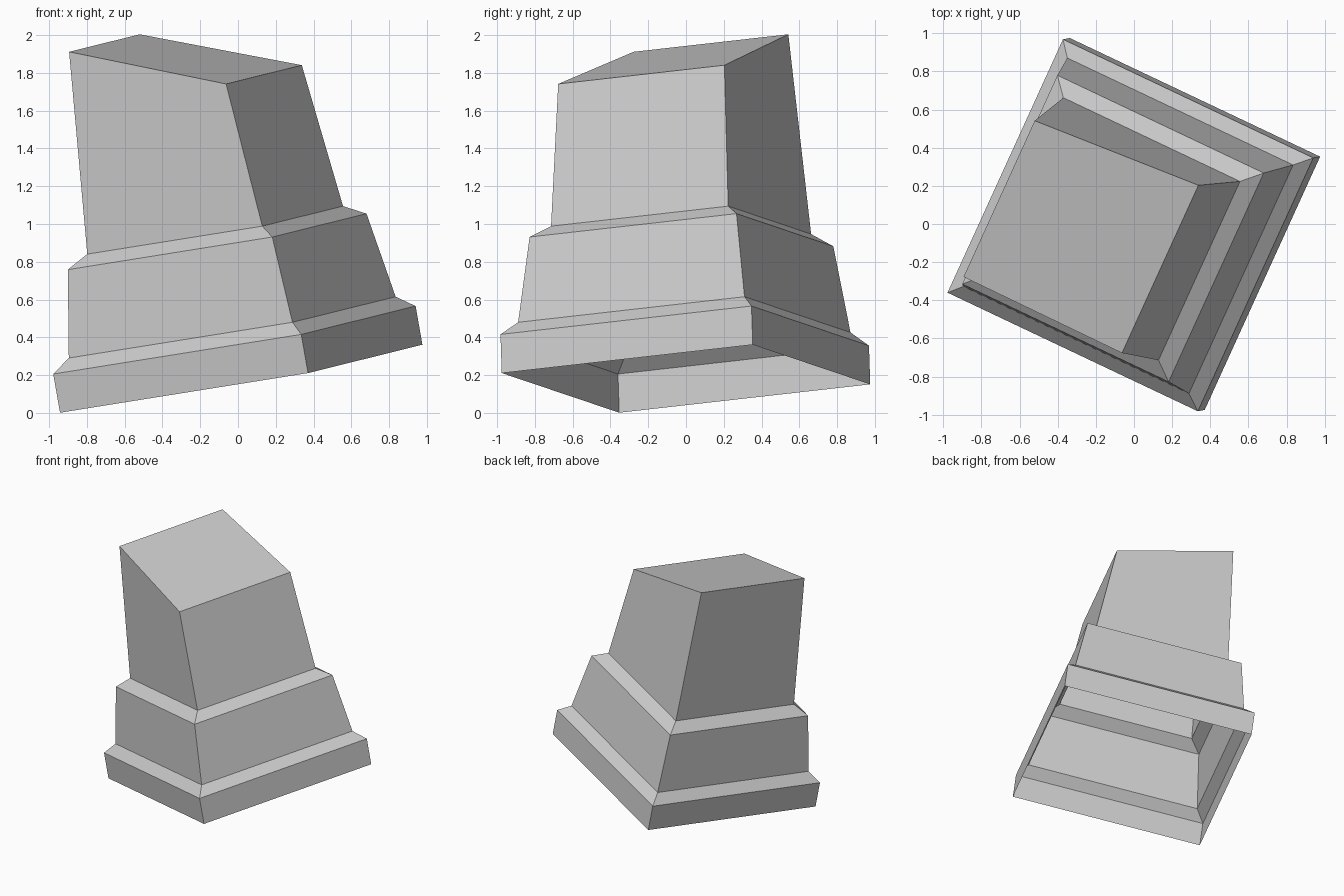
import bpy
import bmesh
from mathutils import Matrix, Vector

cube = bpy.data.objects.get("Cube")
if cube:
    bpy.data.objects.remove(cube, do_unlink=True)

stone = bpy.data.materials.new("grey_stone")
stone.use_nodes = True
GREY = (0.6, 0.6, 0.6, 1.0)
stone.diffuse_color = GREY
stone.node_tree.nodes["Principled BSDF"].inputs["Base Color"].default_value = GREY

# Axes of the leaning plinth
across = Vector((0.895, -0.424, 0.143)).normalized()
up = across.cross(Vector((0.411, 0.906, 0.102))).normalized()
depth = up.cross(across)
lean = Matrix((across, depth, up)).transposed().to_4x4()
lean.translation = (0.017, 0.0, 0.181)


def square(half, height):
    return [(x * half, y * half, height)
            for x, y in ((-1, -1), (1, -1), (1, 1), (-1, 1))]


# Stepped square rings: base slab, chamfer, middle block, chamfer
rings = [square(half, height) for half, height in (
    (0.734, 0.0), (0.734, 0.208), (0.662, 0.276), (0.605, 0.737), (0.518, 0.799))]
# Slanted break at the top of the shaft
rings.append([(-0.45, -0.45, 1.87), (0.438, -0.486, 1.572),
              (0.438, 0.486, 1.572), (-0.45, 0.455, 1.87)])

bm = bmesh.new()
loops = [[bm.verts.new(lean @ Vector(p)) for p in ring] for ring in rings]
for low, high in zip(loops, loops[1:]):
    for i in range(4):
        j = (i + 1) % 4
        bm.faces.new((low[i], low[j], high[j], high[i]))
# Closed top, hollow open underside
bm.faces.new(loops[-1])

mesh = bpy.data.meshes.new("broken_plinth")
bm.to_mesh(mesh)
bm.free()
mesh.materials.append(stone)
plinth = bpy.data.objects.new("broken_plinth", mesh)
bpy.context.collection.objects.link(plinth)
